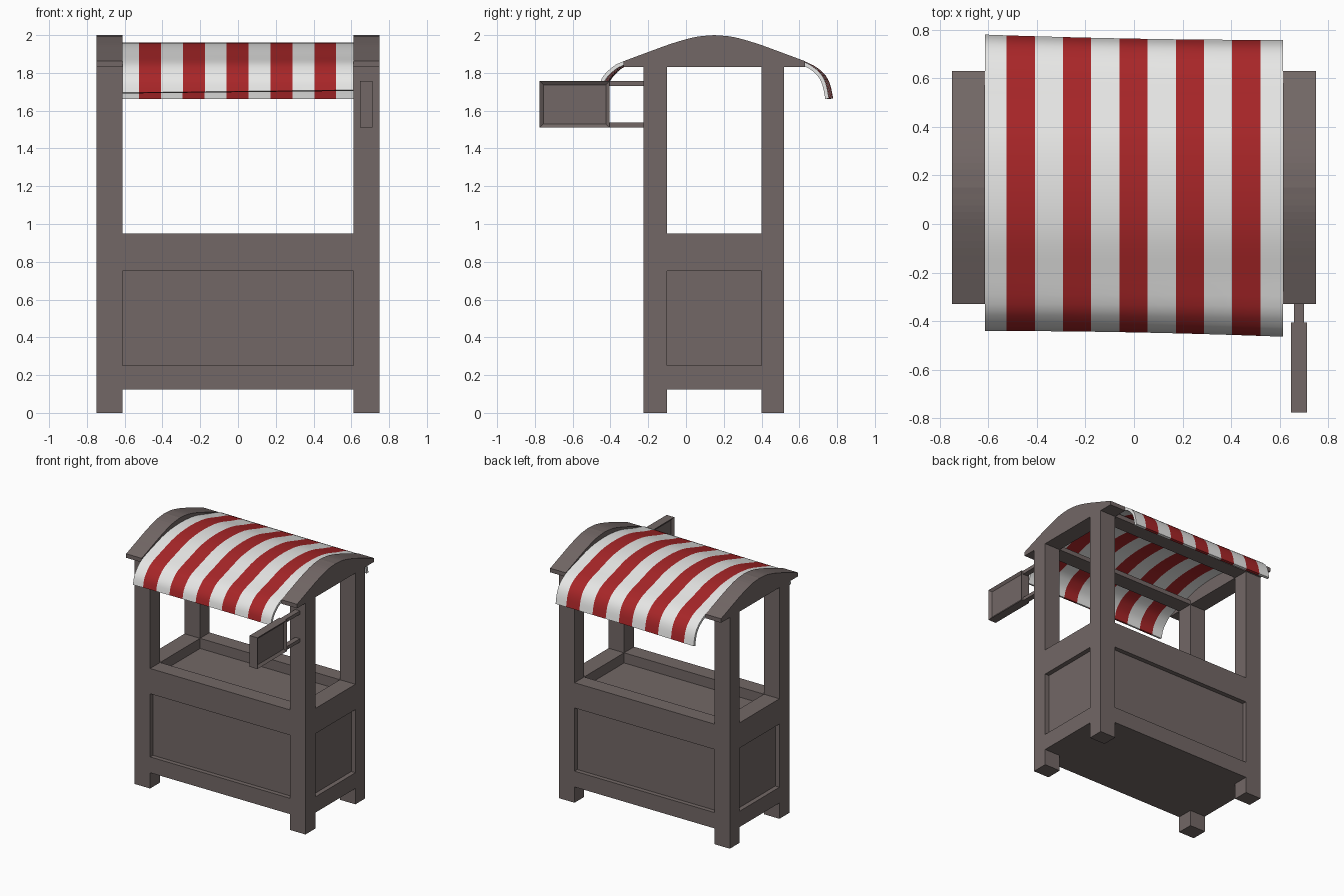
import bpy, bmesh, math
from mathutils import Vector

cube = bpy.data.objects.get("Cube")
if cube:
    bpy.data.objects.remove(cube, do_unlink=True)


def material(name, r, g, b):
    m = bpy.data.materials.new(name)
    m.use_nodes = True
    m.diffuse_color = (r, g, b, 1)
    bsdf = next(n for n in m.node_tree.nodes if n.type == 'BSDF_PRINCIPLED')
    bsdf.inputs["Base Color"].default_value = (r, g, b, 1)
    return m


WOOD = material("brown wood", 0.17, 0.137, 0.132)
RED = material("red cloth", 0.39, 0.019, 0.021)
WHITE = material("white cloth", 0.8, 0.8, 0.79)


def finish(name, bm, *mats):
    mesh = bpy.data.meshes.new(name)
    bm.to_mesh(mesh)
    bm.free()
    for m in mats:
        mesh.materials.append(m)
    ob = bpy.data.objects.new(name, mesh)
    bpy.context.collection.objects.link(ob)
    return ob


def box(name, x, y, z):
    """Wooden box from three (low, high) ranges."""
    bm = bmesh.new()
    bmesh.ops.create_cube(bm, size=1)
    for v in bm.verts:
        v.co = [r[0] if c < 0 else r[1] for c, r in zip(v.co, (x, y, z))]
    return finish(name, bm, WOOD)


def smooth_path(points, steps):
    """Catmull-Rom curve through the points."""
    p = [Vector(q) for q in points]
    p = [2 * p[0] - p[1]] + p + [2 * p[-1] - p[-2]]
    out = []
    for a, b, c, d in zip(p, p[1:], p[2:], p[3:]):
        for k in range(steps):
            t = k / steps
            out.append(0.5 * (2 * b + (c - a) * t + (2 * a - 5 * b + 4 * c - d) * t * t
                              + (3 * b - a - 3 * c + d) * t ** 3))
    return out + [p[-2]]


INNER, OUTER = 0.612, 0.748        # post faces in x
FRONT, BACK = (-0.225, -0.1), (0.4, 0.52)
MID = 0.15                         # centre line of the roof in y
BASE, RIM, EAVE = 0.125, 0.95, 1.83
SIDES = (("left", (INNER, OUTER)), ("right", (-OUTER, -INNER)))
ENDS = (("front", FRONT), ("back", BACK))
RAILS = (("lower", (BASE, 0.25)), ("upper", (0.75, RIM)))

# Recessed cabinet with counter top
box("cabinet", (-0.712, 0.712), (-0.19, 0.485), (BASE, 0.87))

# Corner posts, cabinet rails and roof beams
for side, xr in SIDES:
    for end, yr in ENDS:
        box(f"{end}_{side}_post", xr, yr, (0, EAVE))
    for level, zr in RAILS:
        box(f"{side}_{level}_rail", xr, (FRONT[1], BACK[0]), zr)
for end, yr in ENDS:
    for level, zr in RAILS:
        box(f"{end}_{level}_rail", (-INNER, INNER), yr, zr)
    box(f"{end}_roof_beam", (-INNER, INNER), yr, (EAVE, 1.865))

# Arched roof ends
half = smooth_path([(0, 2), (0.1, 1.99), (0.22, 1.957), (0.34, 1.914), (0.48, 1.862)], 4)
arch = [(MID - p.x, p.y) for p in reversed(half)] + [(MID + p.x, p.y) for p in half[1:]]
arch += [(MID + 0.48, EAVE), (MID - 0.48, EAVE)]
for side, xr in SIDES:
    bm = bmesh.new()
    face = bm.faces.new([bm.verts.new((xr[0], y, z)) for y, z in arch])
    res = bmesh.ops.extrude_face_region(bm, geom=[face])
    moved = [g for g in res["geom"] if isinstance(g, bmesh.types.BMVert)]
    bmesh.ops.translate(bm, verts=moved, vec=(xr[1] - xr[0], 0, 0))
    bmesh.ops.recalc_face_normals(bm, faces=bm.faces)
    finish(f"{side}_roof_arch", bm, WOOD)

# Striped cloth canopy, slightly skewed at its two hems
profile = smooth_path([(-0.44, 1.695), (-0.425, 1.755), (-0.39, 1.805), (-0.33, 1.852),
                       (-0.19, 1.9), (-0.03, 1.945), (MID, 1.96), (0.33, 1.945),
                       (0.49, 1.9), (0.63, 1.857), (0.705, 1.805), (0.74, 1.745),
                       (0.757, 1.665)], 3)
STRIPE = 0.116
cuts = [-INNER] + [(k - 4.5) * STRIPE - 0.002 for k in range(10)] + [INNER]
columns = []
for i, (a, b) in enumerate(zip(cuts, cuts[1:])):
    columns += [(a, i % 2), ((a + b) / 2, i % 2)]
columns.append((INNER, 0))
bm = bmesh.new()
grid = []
for x, _ in columns:
    t = (x + INNER) / (2 * INNER)
    row = []
    for p in profile:
        hem = min(1, max(0, (abs(p.x - MID) - 0.4) / 0.2))
        shift = 0.022 * (1 - t) ** 2 if p.x > MID else -0.025 * t ** 2
        lift = 0.015 * t if p.x < MID else 0
        row.append(bm.verts.new((x, p.x + hem * shift, p.y + hem * lift)))
    grid.append(row)
for (a, b), (_, red) in zip(zip(grid, grid[1:]), columns):
    for j in range(len(profile) - 1):
        f = bm.faces.new((a[j], b[j], b[j + 1], a[j + 1]))
        f.material_index = red
canopy = finish("canopy", bm, WHITE, RED)
mod = canopy.modifiers.new("thickness", 'SOLIDIFY')
mod.thickness = 0.02
mod.offset = -1
bpy.ops.object.select_all(action='DESELECT')
canopy.select_set(True)
bpy.context.view_layer.objects.active = canopy
bpy.ops.object.modifier_apply(modifier=mod.name)
bpy.ops.object.shade_smooth_by_angle(angle=math.radians(40))

# Hanging sign board with a recessed panel on both faces
sign = box("sign_board", (0.645, 0.712), (-0.775, -0.405), (1.51, 1.757))
bm = bmesh.new()
bm.from_mesh(sign.data)
faces = [f for f in bm.faces if abs(f.normal.x) > 0.9]
bmesh.ops.inset_individual(bm, faces=faces, thickness=0.028)
for f in faces:
    bmesh.ops.translate(bm, verts=f.verts, vec=f.normal * -0.015)
bm.to_mesh(sign.data)
bm.free()

# Sign arms
for level, z in (("lower", 1.51), ("upper", 1.73)):
    box(f"{level}_sign_arm", (0.658, 0.7), (-0.405, FRONT[0]), (z, z + 0.027))
